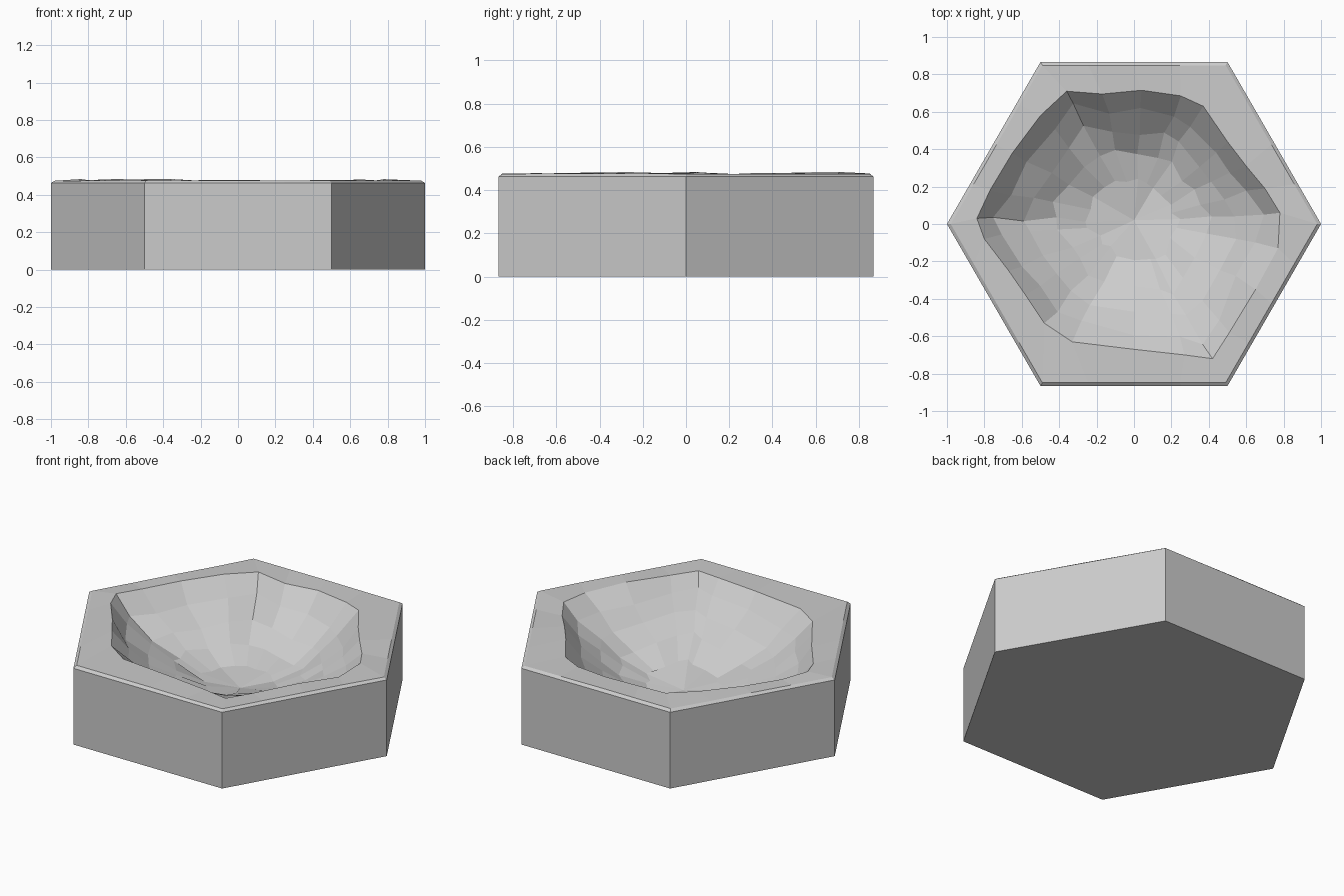
import bpy, bmesh, math, random
from mathutils import Vector

if "Cube" in bpy.data.objects:
    bpy.data.objects.remove(bpy.data.objects["Cube"])

random.seed(4)
bm = bmesh.new()
N = 24                                   # points around every ring (4 per hexagon side)

# Irregular crater lip, one point for each point on the hexagon border
LIP = [(.78, .06), (.70, .19), (.60, .31), (.50, .44), (.37, .63), (.25, .685),
       (.04, .715), (-.17, .695), (-.36, .71), (-.50, .58), (-.65, .38), (-.77, .18),
       (-.84, .03), (-.80, -.08), (-.67, -.25), (-.58, -.38), (-.48, -.53), (-.33, -.63),
       (0, -.67), (.27, -.70), (.42, -.72), (.51, -.58), (.65, -.35), (.77, -.13)]
STEEP = [1.9, 3.1, 2.1, 2.5, 2.2, 1.25]  # wall steepness every 60 degrees
LOW = Vector((0.0, 0.02))                # deepest point
TOP, DEPTH = .475, 0.335


def hex_point(i, r):
    side, f = divmod(i, 4)
    a, b = (Vector((math.cos(math.radians(60 * k)), math.sin(math.radians(60 * k))))
            for k in (side, side + 1))
    return a.lerp(b, f / 4) * r


def ring(points):
    return [bm.verts.new(p) for p in points]


def bridge(outer, inner):
    for i in range(len(outer)):
        j = (i + 1) % len(outer)
        bm.faces.new((outer[i], outer[j], inner[j], inner[i]))


def jit(s):
    return random.uniform(-s, s)


# Straight hexagonal block: floor, six walls, thin bevel
base = ring([(*hex_point(i, 1), 0) for i in range(N)])
wall = ring([(*hex_point(i, 1), .463) for i in range(N)])
edge = ring([(*hex_point(i, .98), .476 + jit(.002)) for i in range(N)])
bm.faces.new(base[::-1])
bridge(base, wall)
bridge(wall, edge)

# Slightly uneven rim up to the crater lip
lip = ring([(x, y, .477 + jit(.008)) for x, y in LIP])
bridge(edge, lip)

# Bowl: steep on the northern walls, gentle to the south-east
prev = lip
for t in (.14, .30, .48, .70):
    pts = []
    for i, p in enumerate(LIP):
        p = Vector(p)
        k, f = divmod((math.degrees(math.atan2(p.y, p.x)) % 360) / 60, 1)
        k = int(k)
        steep = STEEP[k] * (1 - f) + STEEP[(k + 1) % 6] * f
        q = p.lerp(LOW, t + jit(.03))
        q += Vector((jit(.012), jit(.012)))
        z = TOP - DEPTH * (1 - (1 - t) ** steep) + jit(.009)
        pts.append((q.x, q.y, z))
    cur = ring(pts)
    bridge(prev, cur)
    prev = cur

# Coarser floor of the bowl: every second point, meeting at the lowest one
low = bm.verts.new((LOW.x, LOW.y, TOP - DEPTH))
for i in range(0, N, 2):
    bm.faces.new((prev[i], prev[i + 1], prev[(i + 2) % N], low))

bmesh.ops.recalc_face_normals(bm, faces=bm.faces)
mesh = bpy.data.meshes.new("crater_tile")
bm.to_mesh(mesh)
bm.free()
bpy.context.collection.objects.link(bpy.data.objects.new("crater_tile", mesh))
